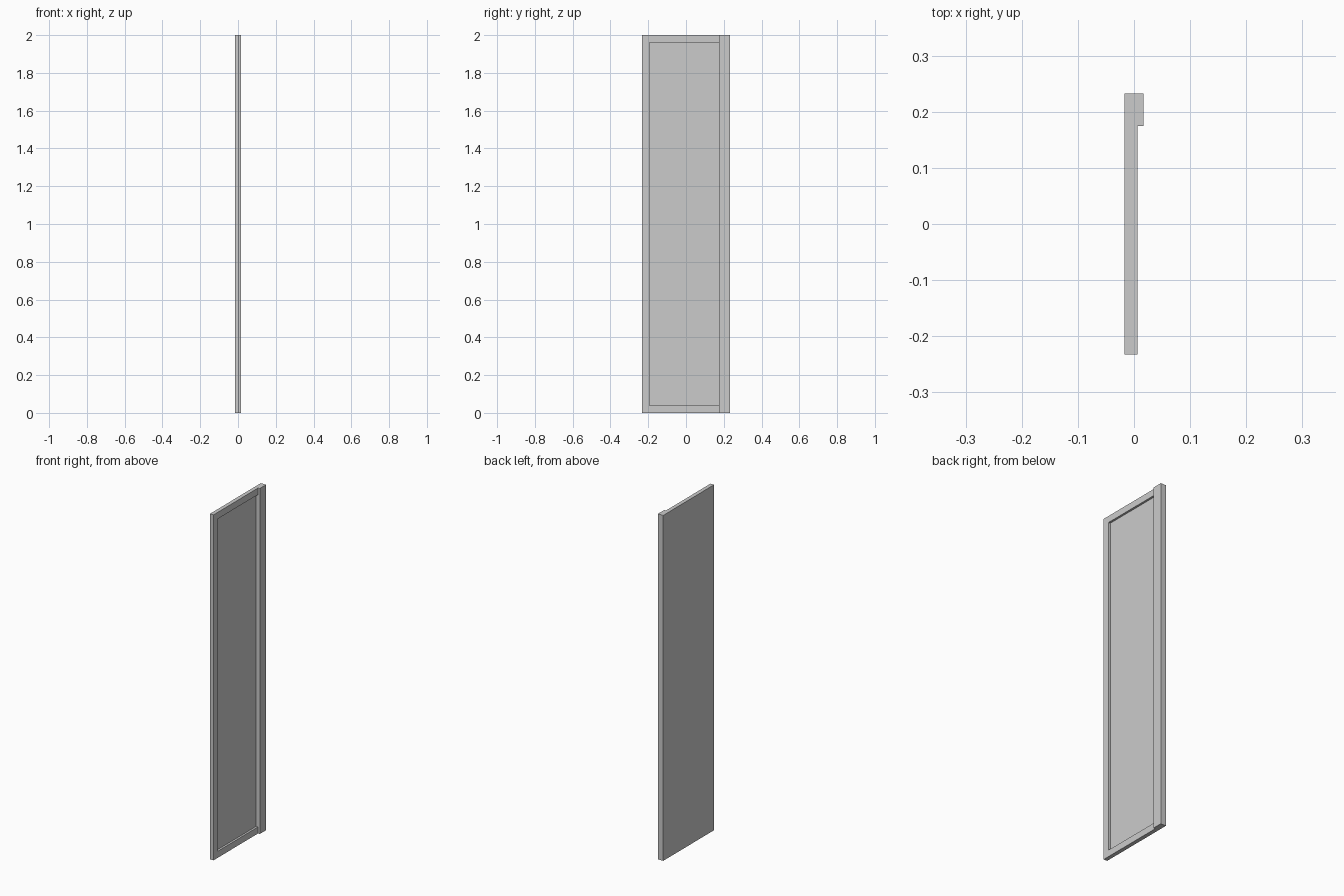
import bpy, bmesh
from mathutils import Vector

if "Cube" in bpy.data.objects:
    bpy.data.objects.remove(bpy.data.objects["Cube"])

HEIGHT = 2.0
Y_MIN, Y_MAX = -0.2325, 0.2325      # door width
X_BACK, X_LEAF, X_STILE = -0.017, 0.006, 0.017
Y_STEP = 0.175                      # inner edge of the raised stile
RAIL = 0.038                        # width of the thin frame border
RECESS = 0.012                      # depth of the sunken panel

bm = bmesh.new()

# L-shaped plan: thin leaf plus thicker stile, extruded to full height
plan = [(X_BACK, Y_MIN), (X_LEAF, Y_MIN), (X_LEAF, Y_STEP),
        (X_STILE, Y_STEP), (X_STILE, Y_MAX), (X_BACK, Y_MAX)]
base = bm.faces.new([bm.verts.new((x, y, 0)) for x, y in plan])
top = bmesh.ops.extrude_face_region(bm, geom=[base], use_keep_orig=True)
bmesh.ops.translate(bm, vec=(0, 0, HEIGHT),
                    verts=[g for g in top["geom"] if isinstance(g, bmesh.types.BMVert)])
bmesh.ops.recalc_face_normals(bm, faces=bm.faces[:])

# Frame border lines
for co, no in [((0, Y_MIN + RAIL, 0), (0, 1, 0)),
               ((0, 0, RAIL), (0, 0, 1)),
               ((0, 0, HEIGHT - RAIL), (0, 0, 1))]:
    bmesh.ops.bisect_plane(bm, geom=bm.verts[:] + bm.edges[:] + bm.faces[:],
                           plane_co=co, plane_no=no, dist=1e-5)

# Sunken panel, running up to the stile
centre = Vector((X_LEAF, (Y_MIN + RAIL + Y_STEP) / 2, HEIGHT / 2))
panel = min(bm.faces, key=lambda f: (f.calc_center_median() - centre).length)
sunk = bmesh.ops.extrude_discrete_faces(bm, faces=[panel])["faces"]
bmesh.ops.translate(bm, vec=(-RECESS, 0, 0), verts=sunk[0].verts[:])

# Clean flat faces
bmesh.ops.dissolve_limit(bm, angle_limit=0.01, verts=bm.verts[:], edges=bm.edges[:])
bmesh.ops.recalc_face_normals(bm, faces=bm.faces[:])

mesh = bpy.data.meshes.new("door_panel")
bm.to_mesh(mesh)
bm.free()
bpy.context.collection.objects.link(bpy.data.objects.new("door_panel", mesh))
